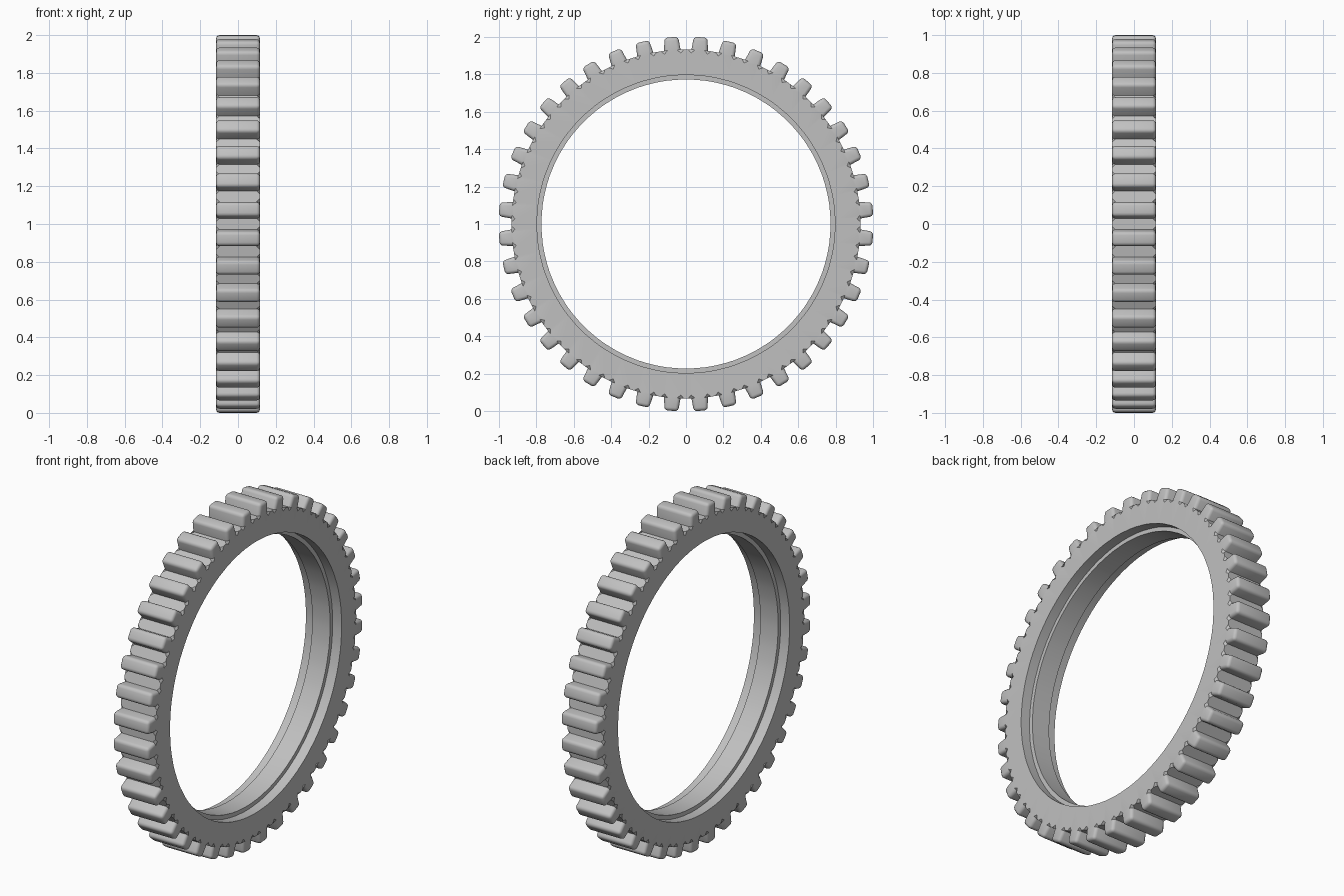
import bpy, bmesh, math
from mathutils import Matrix, Vector

if "Cube" in bpy.data.objects:
    bpy.data.objects.remove(bpy.data.objects["Cube"])

TEETH = 40
HALF_W = 0.116                 # half thickness along x
R_ROOT, R_TIP = 0.933, 1.0015  # tooth root and tip radii
R_SEAT, R_LIP = 0.797, 0.773   # side recess and central lip of the bore
LIP_W = 0.058                  # half width of the central lip
BASE, TIP = 0.044, 0.037       # tooth half widths at root and tip

grey = bpy.data.materials.new("grey")
grey.diffuse_color = (0.53, 0.53, 0.53, 1)
grey.use_nodes = True
grey.node_tree.nodes["Principled BSDF"].inputs["Base Color"].default_value = grey.diffuse_color

bm = bmesh.new()
pitch = 2 * math.pi / TEETH
half = math.asin(BASE / R_ROOT)


def point(x, r, a):
    return bm.verts.new((x, r * math.sin(a), 1 + r * math.cos(a)))


# Stepped cross-section from one root edge, through the bore, to the other
section = [(HALF_W, R_ROOT), (HALF_W, R_SEAT), (LIP_W, R_SEAT), (LIP_W, R_LIP),
           (-LIP_W, R_LIP), (-LIP_W, R_SEAT), (-HALF_W, R_SEAT), (-HALF_W, R_ROOT)]
angles = [(i + 0.5) * pitch + s * half for i in range(TEETH) for s in (-1, 1)]
rings = [[point(x, r, a) for x, r in section] for a in angles]

round_edges = set()
for k, ring in enumerate(rings):
    nxt = rings[(k + 1) % len(rings)]
    for j in range(len(section) - 1):
        bm.faces.new((ring[j], ring[j + 1], nxt[j + 1], nxt[j]))
    if k % 2:                  # floor between two teeth
        bm.faces.new((ring[0], nxt[0], nxt[-1], ring[-1]))
        continue
    # Tapered tooth standing on the root
    mid = (k // 2 + 0.5) * pitch
    spread = math.atan2(TIP, R_TIP)
    r = math.hypot(TIP, R_TIP)
    a1, b1 = point(HALF_W, r, mid - spread), point(HALF_W, r, mid + spread)
    a2, b2 = point(-HALF_W, r, mid - spread), point(-HALF_W, r, mid + spread)
    top = bm.faces.new((a1, b1, b2, a2))
    bm.faces.new((ring[0], nxt[0], b1, a1))
    bm.faces.new((ring[-1], a2, b2, nxt[-1]))
    bm.faces.new((ring[0], a1, a2, ring[-1]))
    bm.faces.new((nxt[0], nxt[-1], b2, b1))
    round_edges.update(top.edges)
    for u, v in ((a1, ring[0]), (b1, nxt[0]), (a2, ring[-1]), (b2, nxt[-1])):
        round_edges.add(bm.edges.get((u, v)))

bmesh.ops.recalc_face_normals(bm, faces=bm.faces)
# Rounded tooth edges
bmesh.ops.bevel(bm, geom=list(round_edges), offset=0.018, offset_type='OFFSET',
                segments=3, profile=0.5, affect='EDGES', clamp_overlap=True)
bmesh.ops.recalc_face_normals(bm, faces=bm.faces)

mesh = bpy.data.meshes.new("toothed_ring")
bm.to_mesh(mesh)
bm.free()
mesh.materials.append(grey)
ring_obj = bpy.data.objects.new("toothed_ring", mesh)
bpy.context.collection.objects.link(ring_obj)

bpy.context.view_layer.objects.active = ring_obj
ring_obj.select_set(True)
bpy.ops.object.shade_smooth_by_angle(angle=math.radians(35))
